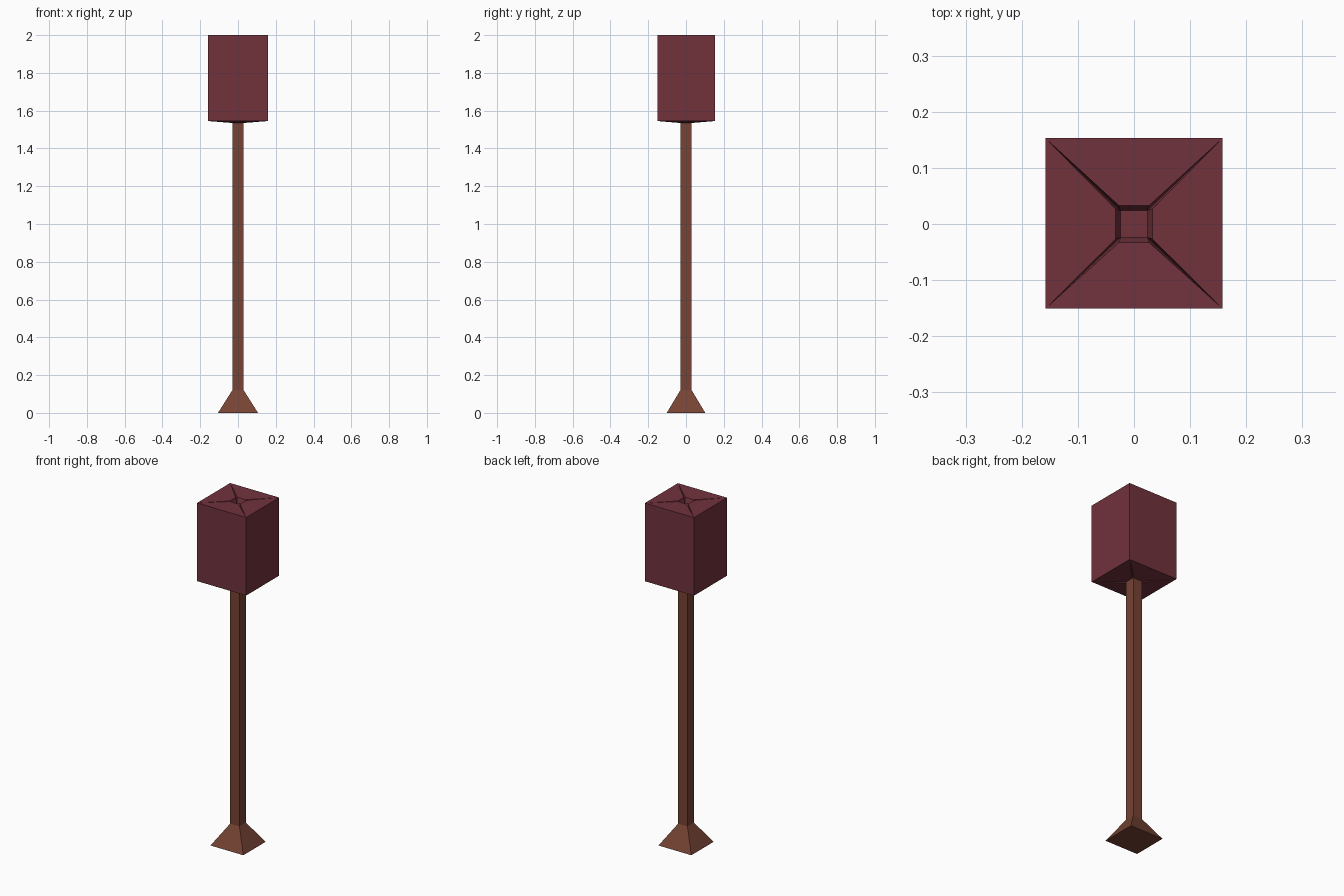
import bpy, bmesh

if "Cube" in bpy.data.objects:
    bpy.data.objects.remove(bpy.data.objects["Cube"])

def material(name, rgb):
    m = bpy.data.materials.new(name)
    m.diffuse_color = (*rgb, 1)
    m.use_nodes = True
    m.node_tree.nodes["Principled BSDF"].inputs["Base Color"].default_value = m.diffuse_color
    return m

wood = material("brown wood", (0.180, 0.057, 0.034))
cloth = material("dark red cloth", (0.165, 0.032, 0.046))

SIGNS = [(-1, -1), (1, -1), (1, 1), (-1, 1)]

def finish(bm, name, mat):
    bmesh.ops.recalc_face_normals(bm, faces=bm.faces)
    mesh = bpy.data.meshes.new(name)
    bm.to_mesh(mesh)
    bm.free()
    mesh.materials.append(mat)
    obj = bpy.data.objects.new(name, mesh)
    bpy.context.collection.objects.link(obj)

def ring(bm, hx, hy, z, oy=0.0):
    return [bm.verts.new((sx * hx, sy * hy + oy, z)) for sx, sy in SIGNS]

def walls(bm, low, high):
    for i in range(4):
        j = (i + 1) % 4
        bm.faces.new((low[i], low[j], high[j], high[i]))

def square_part(name, mat, sections):
    bm = bmesh.new()
    rings = [ring(bm, *s) for s in sections]
    for a, b in zip(rings, rings[1:]):
        walls(bm, a, b)
    bm.faces.new(rings[0])
    bm.faces.new(rings[-1])
    finish(bm, name, mat)

# Flared foot and square pole
square_part("foot", wood, [(0.106, 0.102, 0), (0.03, 0.03, 0.12)])
square_part("pole", wood, [(0.03, 0.03, 0.12), (0.03, 0.03, 1.56)])

# Shade: four walls with creased end panels and a small square recess
def cap(bm, rim, z_mid, z_pit):
    h, cut = 0.033, 0.006
    a, b = [], []
    for i, (sx, sy) in enumerate(SIGNS):
        on_y = bm.verts.new((sx * h, sy * (h - cut), z_mid))
        on_x = bm.verts.new((sx * (h - cut), sy * h, z_mid))
        first, second = (on_y, on_x) if i % 2 == 0 else (on_x, on_y)
        a.append(first)
        b.append(second)
    pit = ring(bm, 0.024, 0.024, z_pit)
    for i in range(4):
        j = (i + 1) % 4
        bm.faces.new((rim[i], rim[j], a[j], b[i]))
        bm.faces.new((rim[i], b[i], pit[i]))
        bm.faces.new((rim[i], pit[i], a[i]))
        bm.faces.new((b[i], a[j], pit[j], pit[i]))
    bm.faces.new(pit)

bm = bmesh.new()
bottom = ring(bm, 0.158, 0.152, 1.545, 0.001)
top = ring(bm, 0.158, 0.152, 2.0, 0.001)
walls(bm, bottom, top)
cap(bm, top, 1.998, 1.97)
cap(bm, bottom, 1.535, 1.555)
finish(bm, "shade", cloth)
